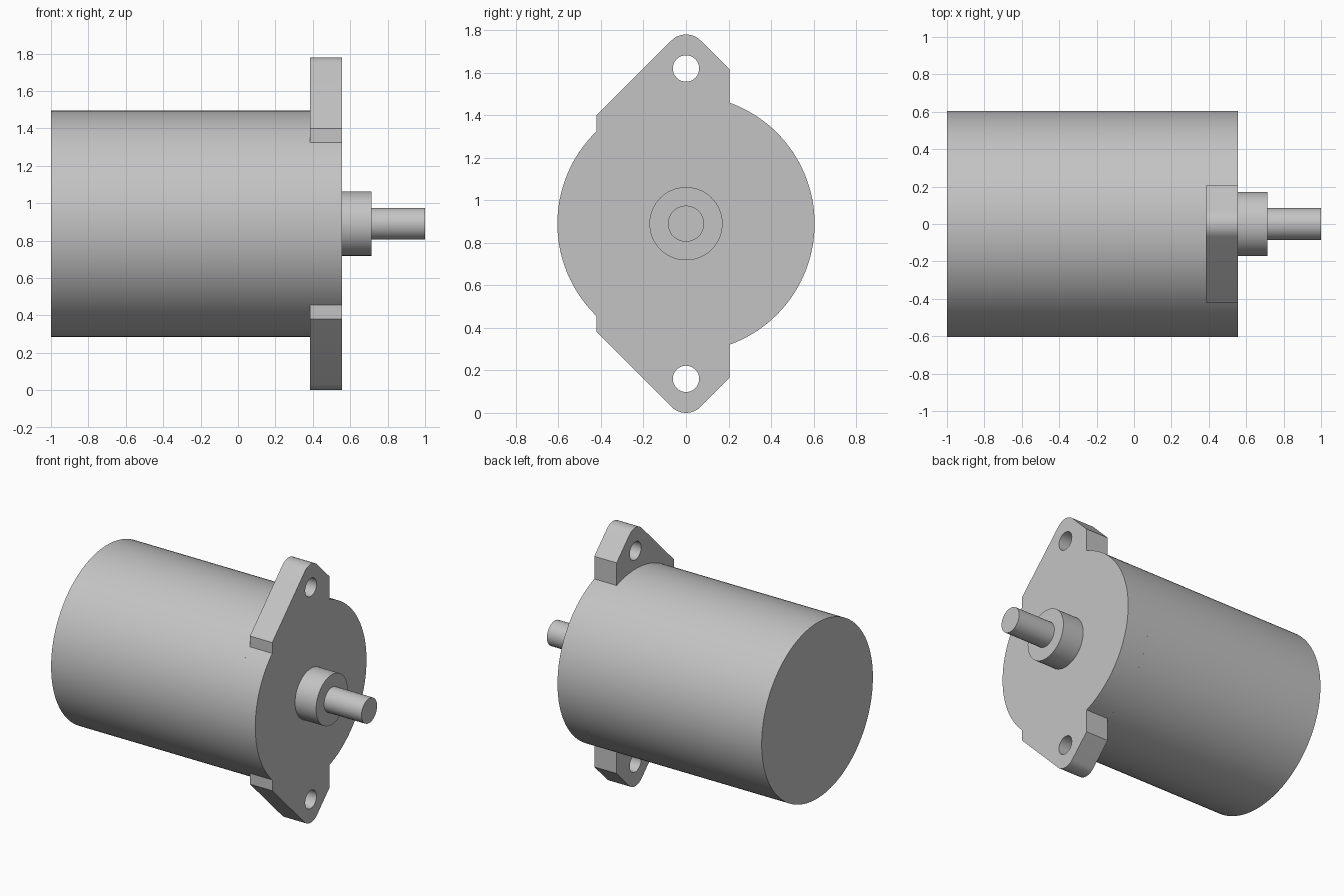
import bpy, bmesh
from math import sin, cos, pi, acos, radians
from mathutils import Matrix

if "Cube" in bpy.data.objects:
    bpy.data.objects.remove(bpy.data.objects["Cube"], do_unlink=True)

AXIS_Z = 0.89          # height of the motor axis
RADIUS = 0.605         # can radius
PLATE_BACK, PLATE_FRONT = 0.385, 0.555

metal = bpy.data.materials.new("grey metal")
metal.use_nodes = True
grey = (0.55, 0.55, 0.55, 1)
metal.diffuse_color = grey
metal.node_tree.nodes["Principled BSDF"].inputs["Base Color"].default_value = grey


def finish(obj):
    obj.data.materials.clear()
    obj.data.materials.append(metal)
    bpy.ops.object.select_all(action='DESELECT')
    obj.select_set(True)
    bpy.context.view_layer.objects.active = obj
    bpy.ops.object.shade_smooth_by_angle(angle=radians(30))


def cylinder(name, radius, x0, x1, sides):
    bpy.ops.mesh.primitive_cylinder_add(
        vertices=sides, radius=radius, depth=x1 - x0,
        location=((x0 + x1) / 2, 0, AXIS_Z), rotation=(0, pi / 2, 0))
    obj = bpy.context.object
    obj.name = name
    finish(obj)


def arc(radius, start, end, steps, height=0):
    angles = [start + (end - start) * i / steps for i in range(steps + 1)]
    return [(radius * cos(a), height + radius * sin(a)) for a in angles]


# Motor can, front boss and output shaft
cylinder("motor_can", RADIUS, -1, PLATE_BACK, 128)
cylinder("front_boss", 0.172, PLATE_FRONT - 0.02, 0.715, 64)
cylinder("output_shaft", 0.085, 0.69, 1, 48)

# Mounting plate outline: disc with two lopsided ears, mirrored top to bottom
BACK_EDGE, FRONT_EDGE, SLOPE = 0.205, -0.42, 0.93
upper = arc(RADIUS, 0, acos(BACK_EDGE / RADIUS), 24)
upper += [(BACK_EDGE, SLOPE - BACK_EDGE)]
upper += arc(0.0965, pi / 4, 3 * pi / 4, 12, 0.7935)
upper += [(FRONT_EDGE, SLOPE + FRONT_EDGE)]
upper += arc(RADIUS, acos(FRONT_EDGE / RADIUS), pi, 16)
outline = upper + [(y, -z) for y, z in reversed(upper[1:-1])]
holes = [arc(0.062, 0, 2 * pi, 32, h)[:-1] for h in (0.73, -0.73)]

# Fill the outline around the bolt holes and extrude it
curve = bpy.data.curves.new("plate_profile", 'CURVE')
curve.dimensions = '2D'
curve.fill_mode = 'BOTH'
curve.extrude = (PLATE_FRONT - PLATE_BACK) / 2
for loop in [outline] + holes:
    spline = curve.splines.new('POLY')
    spline.points.add(len(loop) - 1)
    for point, (y, z) in zip(spline.points, loop):
        point.co = (y, z, 0, 1)
    spline.use_cyclic_u = True
profile = bpy.data.objects.new("plate_profile", curve)
bpy.context.collection.objects.link(profile)
bpy.context.view_layer.update()
graph = bpy.context.evaluated_depsgraph_get()
mesh = bpy.data.meshes.new_from_object(profile.evaluated_get(graph))
bpy.data.objects.remove(profile, do_unlink=True)

bm = bmesh.new()
bm.from_mesh(mesh)
bmesh.ops.remove_doubles(bm, verts=bm.verts, dist=0.0001)
bmesh.ops.recalc_face_normals(bm, faces=bm.faces)
# Stand the profile up so that it faces along the shaft
bm.transform(Matrix(((0, 0, 1, 0), (1, 0, 0, 0), (0, 1, 0, 0), (0, 0, 0, 1))))
bm.to_mesh(mesh)
bm.free()
plate = bpy.data.objects.new("mounting_plate", mesh)
plate.location = ((PLATE_BACK + PLATE_FRONT) / 2, 0, AXIS_Z)
bpy.context.collection.objects.link(plate)
finish(plate)
